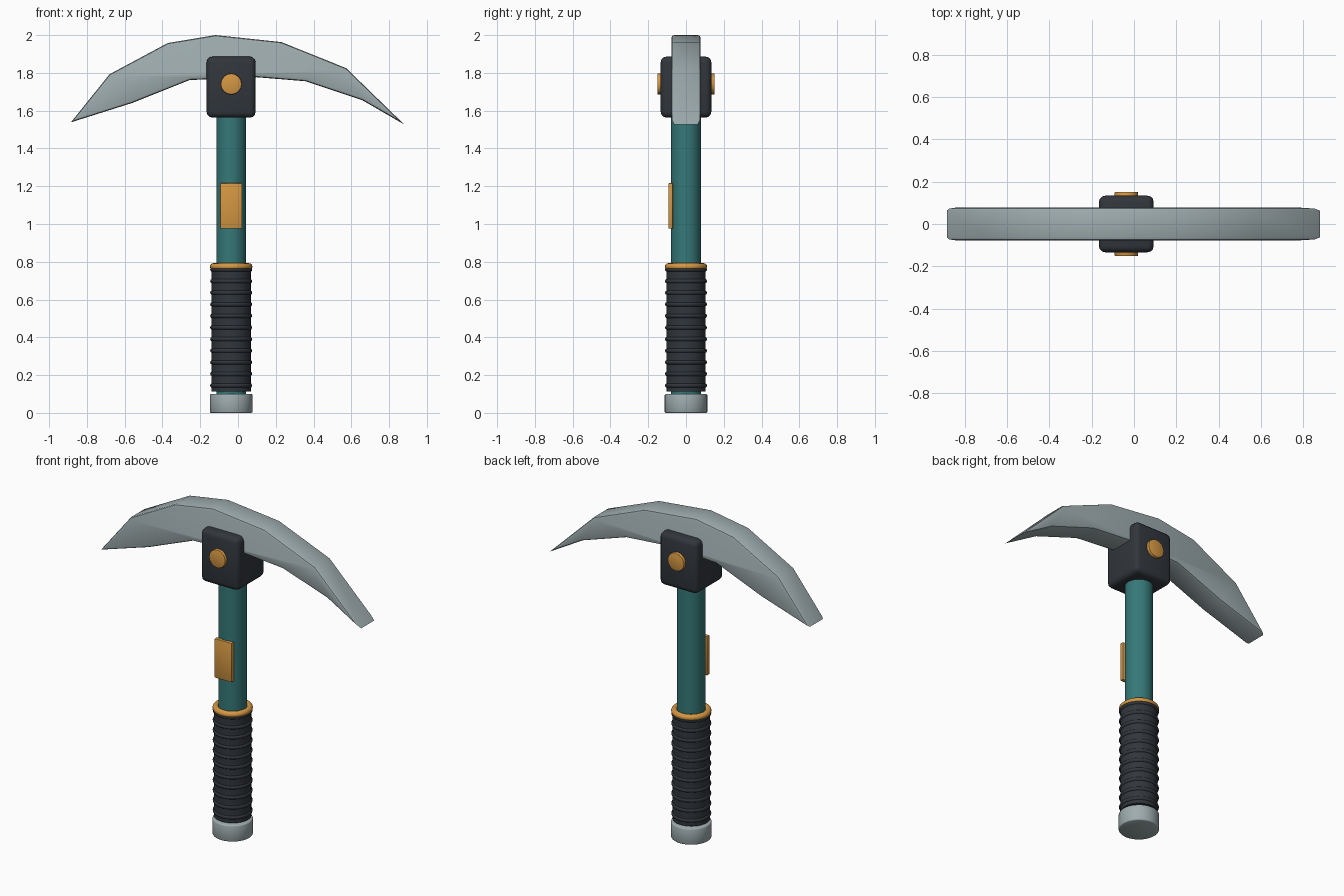
import bpy, bmesh, math
from mathutils import Matrix, Vector

if "Cube" in bpy.data.objects:
    bpy.data.objects.remove(bpy.data.objects["Cube"])

AXIS_X = -0.036  # handle axis is a little left of the centre


def material(name, rgb):
    m = bpy.data.materials.new(name)
    m.diffuse_color = (*rgb, 1)
    m.use_nodes = True
    m.node_tree.nodes["Principled BSDF"].inputs["Base Color"].default_value = m.diffuse_color
    return m


STEEL = material("steel grey", (0.342, 0.413, 0.424))
TEAL = material("teal", (0.036, 0.188, 0.188))
DARK = material("charcoal", (0.031, 0.037, 0.045))
ORANGE = material("orange", (0.66, 0.31, 0.056))


def finish(bm, name, mat, angle=32):
    """Turn a bmesh into an object, smooth except at sharp edges."""
    bmesh.ops.recalc_face_normals(bm, faces=bm.faces)
    for f in bm.faces:
        f.smooth = True
    for e in bm.edges:
        e.smooth = e.calc_face_angle(0) < math.radians(angle)
    me = bpy.data.meshes.new(name)
    bm.to_mesh(me)
    bm.free()
    me.materials.append(mat)
    ob = bpy.data.objects.new(name, me)
    bpy.context.collection.objects.link(ob)
    return ob


def bevel(bm, edges, width, segments):
    bmesh.ops.bevel(bm, geom=edges, offset=width, segments=segments,
                    profile=0.5, affect='EDGES')


def box(name, lo, hi, mat, width, segments):
    lo, hi = Vector(lo), Vector(hi)
    bm = bmesh.new()
    size = Matrix.Diagonal((*(hi - lo), 1))
    bmesh.ops.create_cube(bm, size=1, matrix=Matrix.Translation((lo + hi) / 2) @ size)
    bevel(bm, bm.edges[:], width, segments)
    return finish(bm, name, mat, 40)


def lathe(name, profile, mat, sides=32, closed=False):
    """Spin (radius, z) points round the handle axis."""
    bm = bmesh.new()
    rings = []
    for r, z in profile:
        rings.append([bm.verts.new((AXIS_X + r * math.cos(2 * math.pi * i / sides),
                                    r * math.sin(2 * math.pi * i / sides), z))
                      for i in range(sides)])
    pairs = list(zip(rings, rings[1:]))
    if closed:
        pairs.append((rings[-1], rings[0]))
    for a, b in pairs:
        for i in range(sides):
            j = (i + 1) % sides
            bm.faces.new((a[i], a[j], b[j], b[i]))
    if not closed:
        bm.faces.new(rings[0])
        bm.faces.new(rings[-1])
    return finish(bm, name, mat, 50)


def torus(name, major, minor, z, mat, steps=8):
    pts = [(major + minor * math.cos(2 * math.pi * i / steps),
            z + minor * math.sin(2 * math.pi * i / steps)) for i in range(steps)]
    return lathe(name, pts, mat, closed=True)


# Blade: faceted arc outline extruded along y, with its rims bevelled
outline = [(-0.885, 1.538), (-0.562, 1.64), (-0.256, 1.762), (0.098, 1.777),
           (0.356, 1.756), (0.657, 1.656), (0.88, 1.527), (0.573, 1.825),
           (0.23, 1.963), (-0.119, 2.0), (-0.372, 1.958), (-0.68, 1.793)]
bm = bmesh.new()
face = bm.faces.new([bm.verts.new((x, -0.077, z)) for x, z in outline])
ext = bmesh.ops.extrude_face_region(bm, geom=[face], use_keep_orig=True)
bmesh.ops.translate(bm, vec=(0, 0.154, 0),
                    verts=[v for v in ext["geom"] if isinstance(v, bmesh.types.BMVert)])
rims = [e for e in bm.edges if abs(e.verts[0].co.y - e.verts[1].co.y) < 0.01]
bevel(bm, rims, 0.014, 2)
finish(bm, "blade", STEEL, 30)

# Head block and the bolt through it
box("head_block", (-0.166, -0.134, 1.563), (0.093, 0.134, 1.886), DARK, 0.03, 3)
bm = bmesh.new()
bmesh.ops.create_cone(bm, cap_ends=True, segments=16, radius1=0.056, radius2=0.056,
                      depth=0.304, matrix=Matrix.Translation((AXIS_X, 0, 1.741))
                      @ Matrix.Rotation(math.pi / 2, 4, 'X'))
bevel(bm, [e for e in bm.edges if abs(e.verts[0].co.y - e.verts[1].co.y) < 0.01], 0.005, 2)
finish(bm, "bolt", ORANGE)

# Handle shaft and front plate
lathe("shaft", [(0.079, 0.05), (0.079, 1.7)], TEAL)
box("front_plate", (-0.095, -0.093, 0.976), (0.022, -0.069, 1.216), ORANGE, 0.004, 2)

# Ribbed grip, collar and end cap
lathe("grip", [(0.104, 0.112), (0.104, 0.772)], DARK)
for i in range(11):
    torus(f"grip_rib_{i + 1}", 0.099, 0.0125, 0.145 + 0.0614 * i, DARK)
torus("collar", 0.094, 0.0185, 0.774, ORANGE, 12)
lathe("end_cap", [(0.107, 0), (0.111, 0.002), (0.113, 0.006), (0.113, 0.093),
                  (0.111, 0.098), (0.107, 0.1)], STEEL)
